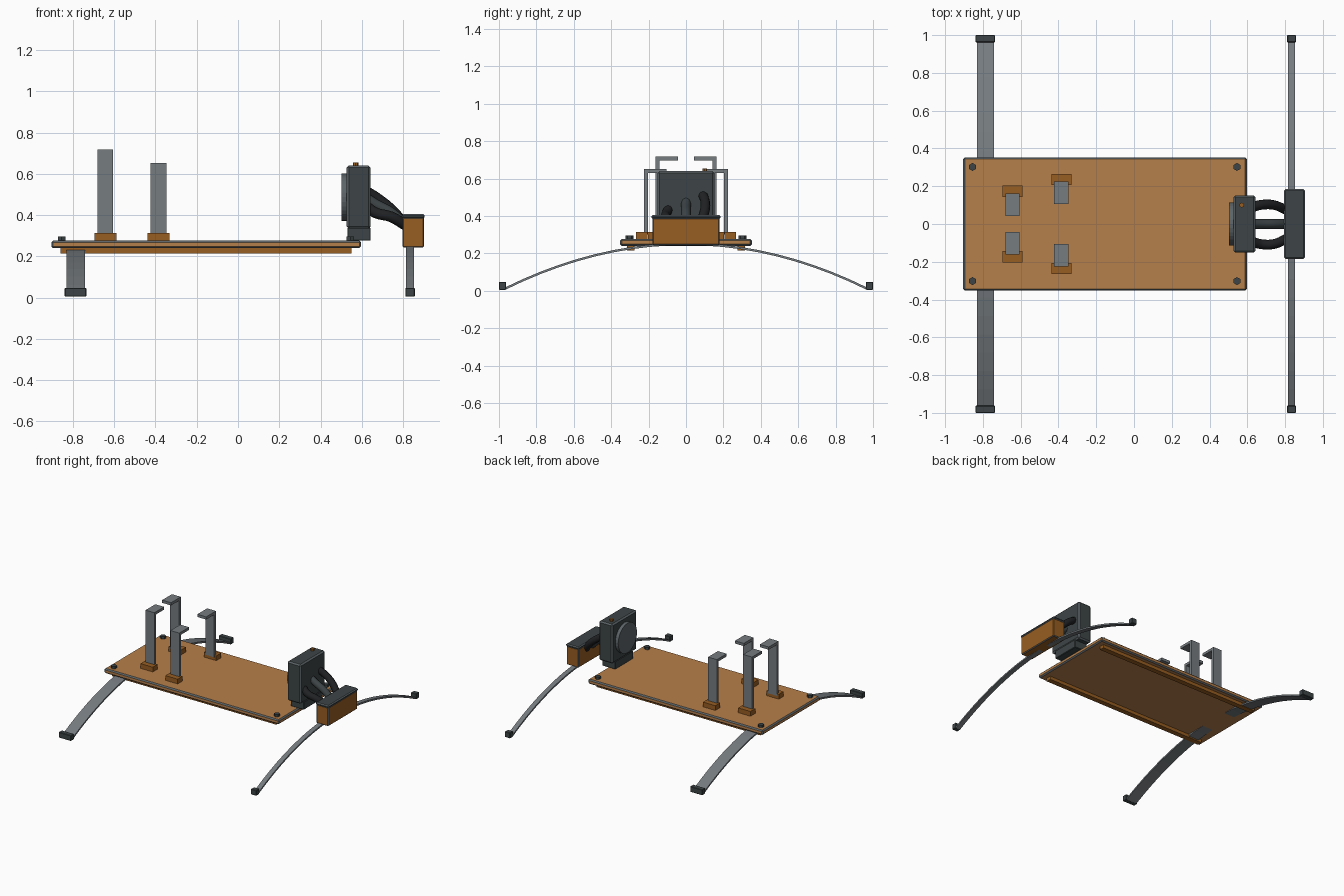
import bpy
import bmesh
import math
from mathutils import Vector

old = bpy.data.objects.get("Cube")
if old:
    bpy.data.objects.remove(old, do_unlink=True)


def material(name, rgb):
    m = bpy.data.materials.new(name)
    m.use_nodes = True
    m.diffuse_color = (*rgb, 1)
    m.node_tree.nodes["Principled BSDF"].inputs["Base Color"].default_value = (*rgb, 1)
    return m


TAN = material("tan board", (0.47, 0.215, 0.07))
BROWN = material("orange brown", (0.31, 0.11, 0.016))
STEEL = material("steel grey", (0.18, 0.2, 0.215))
TRIM = material("trim grey", (0.11, 0.13, 0.14))
DARK = material("dark grey", (0.048, 0.06, 0.063))
BLACK = material("cable black", (0.015, 0.016, 0.018))


def finish(name, bm, mat):
    bmesh.ops.recalc_face_normals(bm, faces=bm.faces)
    mesh = bpy.data.meshes.new(name)
    bm.to_mesh(mesh)
    bm.free()
    mesh.materials.append(mat)
    obj = bpy.data.objects.new(name, mesh)
    bpy.context.collection.objects.link(obj)
    return obj


def box(name, x, y, z, mat, bevel=0, edge=None):
    """Box from ranges; bevelled edges may take their own colour."""
    bm = bmesh.new()
    bmesh.ops.create_cube(bm, size=1)
    for v in bm.verts:
        v.co = [r[0] + (c + 0.5) * (r[1] - r[0]) for r, c in zip((x, y, z), v.co)]
    obj = finish(name, bm, mat)
    if bevel:
        mod = obj.modifiers.new("edges", "BEVEL")
        mod.width = bevel
        mod.segments = 1
        if edge:
            obj.data.materials.append(edge)
            mod.material = 1
    return obj


def cylinder(name, centre, radius, depth, sides, mat, axis="Z", top=None):
    bm = bmesh.new()
    bmesh.ops.create_cone(bm, cap_ends=True, segments=sides, radius1=radius,
                          radius2=radius if top is None else top, depth=depth)
    obj = finish(name, bm, mat)
    obj.location = centre
    if axis == "X":
        obj.rotation_euler.y = math.pi / 2
    return obj


def ribbon(name, path, x, thick, mat):
    """Strip of metal following a (y, z) path, extruded across x."""
    bm = bmesh.new()
    rows = []
    for i, (y, z) in enumerate(path):
        a, b = path[max(i - 1, 0)], path[min(i + 1, len(path) - 1)]
        t = Vector((b[0] - a[0], b[1] - a[1])).normalized() * thick / 2
        rows.append([bm.verts.new(p) for p in (
            (x[0], y - t.y, z + t.x), (x[1], y - t.y, z + t.x),
            (x[1], y + t.y, z - t.x), (x[0], y + t.y, z - t.x))])
    for a, b in zip(rows, rows[1:]):
        for k in range(4):
            bm.faces.new((a[k], a[(k + 1) % 4], b[(k + 1) % 4], b[k]))
    bm.faces.new(rows[0])
    bm.faces.new(rows[-1])
    return finish(name, bm, mat)


def mirrored(a, b, side):
    return sorted((a * side, b * side))


# Deck board with metal edging, and rails underneath
box("deck", (-0.905, 0.597), (-0.352, 0.352), (0.24, 0.277), TAN, 0.009, TRIM)
for side, label in ((1, "left"), (-1, "right")):
    box(label + "_rail", (-0.86, 0.55), mirrored(0.275, 0.315, side), (0.215, 0.242), BROWN)
    for x, end in ((-0.855, "rear"), (0.545, "front")):
        cylinder(f"{label}_{end}_bolt", (x, 0.302 * side, 0.284), 0.021, 0.024, 6, DARK)

# Arched leaf springs with feet
arc = [(y, 0.25 - 0.24 * (y / 0.97) ** 2) for y in (0.97 * (i / 10 - 1) for i in range(21))]
for end, x, foot in (("rear", (-0.832, -0.742), (-0.84, -0.735)),
                     ("front", (0.814, 0.852), (0.811, 0.857))):
    ribbon(end + "_leaf_spring", arc, x, 0.012, STEEL)
    for side, label in ((1, "left"), (-1, "right")):
        box(f"{label}_{end}_foot", foot, mirrored(0.962, 1.0, side), (0.005, 0.048), DARK, 0.003)

# Upright hooks on wooden blocks, arms bent inwards
for end, cx, wall, top in (("tall", -0.643, 0.162, 0.717), ("short", -0.385, 0.225, 0.652)):
    for side, label in ((1, "left"), (-1, "right")):
        box(f"{label}_{end}_hook_base", (cx - 0.053, cx + 0.053),
            mirrored(wall - 0.018, wall + 0.041, side), (0.27, 0.314), BROWN)
        box(f"{label}_{end}_hook_post", (cx - 0.038, cx + 0.038),
            mirrored(wall - 0.021, wall, side), (0.3, top), STEEL)
        box(f"{label}_{end}_hook_arm", (cx - 0.038, cx + 0.038),
            mirrored(wall - 0.12, wall - 0.021, side), (top - 0.021, top), STEEL)

# Upright housing with a round cover and a small indicator
box("housing", (0.527, 0.643), (-0.152, 0.152), (0.335, 0.64), DARK, 0.01, TRIM)
box("housing_base", (0.53, 0.643), (-0.11, 0.11), (0.276, 0.34), DARK, 0.004)
cylinder("round_cover", (0.517, 0, 0.487), 0.115, 0.03, 32, TRIM, "X")
cylinder("indicator", (0.57, 0.1, 0.646), 0.013, 0.018, 8, BROWN)

# Front cross block with lid
box("cross_block", (0.797, 0.902), (-0.18, 0.18), (0.243, 0.39), BROWN, 0.006, TRIM)
box("cross_block_lid", (0.795, 0.905), (-0.184, 0.184), (0.384, 0.405), DARK, 0.007, TRIM)

# Cables from housing to cross block
for label, y, z, mat in (("left", 0.09, 0.51, BLACK), ("middle", 0, 0.475, DARK),
                         ("right", -0.095, 0.435, BLACK)):
    path = ((0.63, y, z), (0.67, y * 1.12, z - 0.025),
            (0.74, y * 1.12, (z + 0.37) / 2 - 0.01), (0.81, y * 0.8, 0.352))
    curve = bpy.data.curves.new(label + "_cable", "CURVE")
    curve.dimensions = "3D"
    curve.bevel_depth = 0.026
    curve.bevel_resolution = 2
    curve.resolution_u = 4
    curve.use_fill_caps = True
    spline = curve.splines.new("BEZIER")
    spline.bezier_points.add(len(path) - 1)
    for point, co in zip(spline.bezier_points, path):
        point.co = co
        point.handle_left_type = point.handle_right_type = "AUTO"
    curve.materials.append(mat)
    bpy.context.collection.objects.link(bpy.data.objects.new(label + "_cable", curve))
